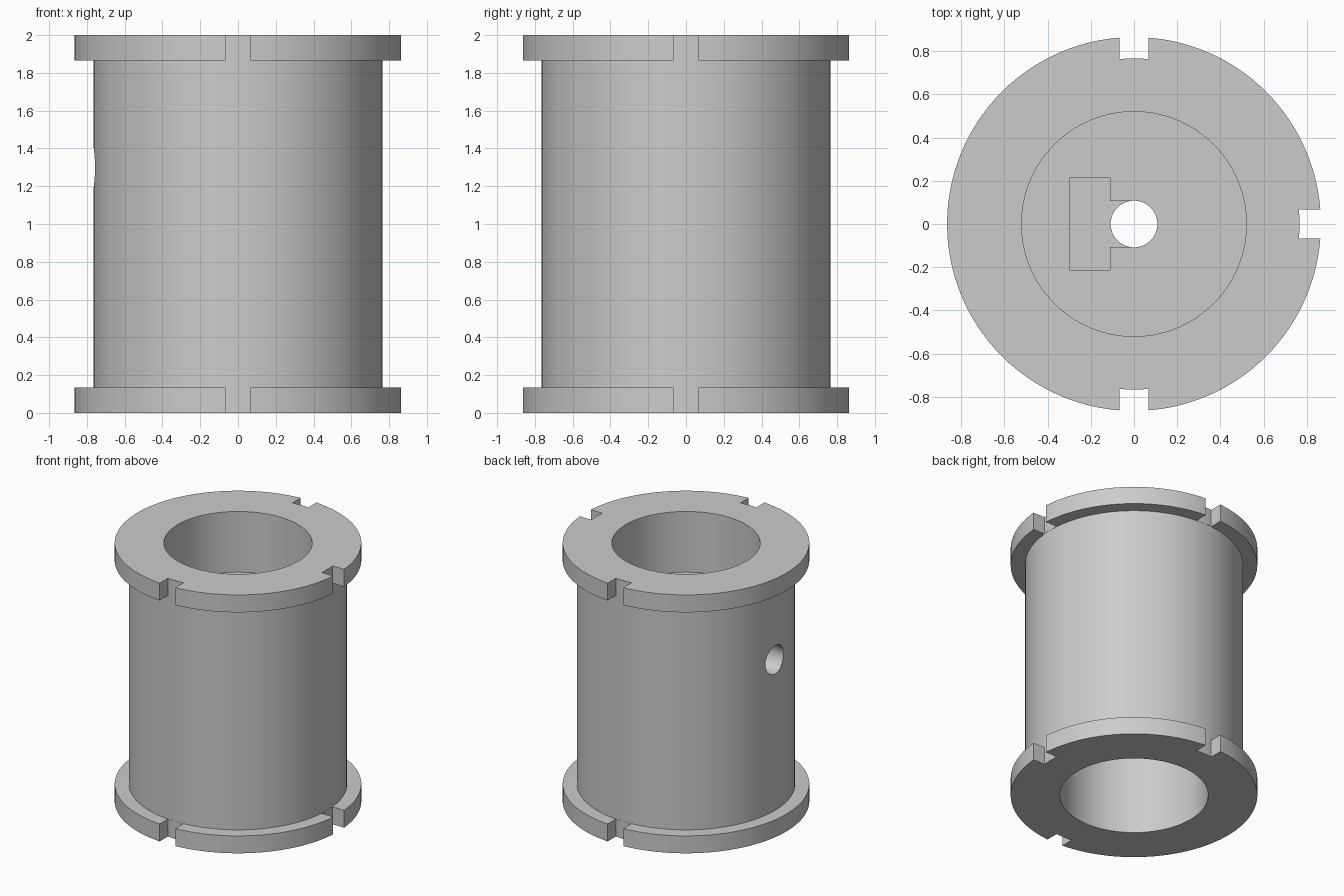
import bpy, bmesh
from math import sin, cos, asin, pi, radians
from mathutils import Matrix

if "Cube" in bpy.data.objects:
    bpy.data.objects.remove(bpy.data.objects["Cube"], do_unlink=True)

BODY_R, FLANGE_R, BORE_R, HOLE_R = 0.765, 0.865, 0.52, 0.108
HEIGHT, FLANGE_T = 2.0, 0.135
WEB_TOP, WEB_BOTTOM = 1.53, 1.0
SCREW_Z, NOTCH_HALF = 1.3, 0.067
SEGMENTS = 128

grey = bpy.data.materials.new("plain grey")
grey.use_nodes = True
colour = (0.6, 0.6, 0.6, 1)
grey.diffuse_color = colour
grey.node_tree.nodes["Principled BSDF"].inputs["Base Color"].default_value = colour


def make_object(name, bm):
    bmesh.ops.recalc_face_normals(bm, faces=bm.faces)
    mesh = bpy.data.meshes.new(name)
    bm.to_mesh(mesh)
    bm.free()
    mesh.materials.append(grey)
    obj = bpy.data.objects.new(name, mesh)
    bpy.context.collection.objects.link(obj)
    return obj


def lathe(name, profile):
    """Revolve a closed (radius, z) profile round the z axis."""
    bm = bmesh.new()
    rings = []
    for i in range(SEGMENTS):
        a = 2 * pi * i / SEGMENTS
        rings.append([bm.verts.new((r * cos(a), r * sin(a), z)) for r, z in profile])
    n = len(profile)
    for i in range(SEGMENTS):
        here, there = rings[i], rings[(i + 1) % SEGMENTS]
        for j in range(n):
            k = (j + 1) % n
            bm.faces.new((here[j], there[j], there[k], here[k]))
    return make_object(name, bm)


def prism(name, outline, z0, z1, angle=0):
    """Extrude an xy outline from z0 to z1, turned about z."""
    bm = bmesh.new()
    base = bm.faces.new([bm.verts.new((x, y, z0)) for x, y in outline])
    new = bmesh.ops.extrude_face_region(bm, geom=[base])["geom"]
    top = [v for v in new if isinstance(v, bmesh.types.BMVert)]
    bmesh.ops.translate(bm, verts=top, vec=(0, 0, z1 - z0))
    bmesh.ops.rotate(bm, verts=bm.verts, matrix=Matrix.Rotation(angle, 3, "Z"))
    return make_object(name, bm)


def cut(target, cutter):
    mod = target.modifiers.new("cut", "BOOLEAN")
    mod.operation, mod.solver, mod.object = "DIFFERENCE", "EXACT", cutter
    bpy.context.view_layer.objects.active = target
    bpy.ops.object.modifier_apply(modifier=mod.name)
    bpy.data.objects.remove(cutter, do_unlink=True)


# Flanged spool with a bore from each end and a drilled web between them
low, high = FLANGE_T, HEIGHT - FLANGE_T
spool = lathe("flanged_spool", [
    (BORE_R, 0), (FLANGE_R, 0), (FLANGE_R, low), (BODY_R, low),
    (BODY_R, high), (FLANGE_R, high), (FLANGE_R, HEIGHT), (BORE_R, HEIGHT),
    (BORE_R, WEB_TOP), (HOLE_R, WEB_TOP), (HOLE_R, WEB_BOTTOM), (BORE_R, WEB_BOTTOM)])

# Three notches through both flanges, following the barrel surface
root = BODY_R + 0.001
spread = asin(NOTCH_HALF / root)
arc = [(root * cos(t * spread / 4), root * sin(t * spread / 4)) for t in range(-4, 5)]
outline = arc + [(1, NOTCH_HALF), (1, -NOTCH_HALF)]
for turn in (-90, 0, 90):
    cut(spool, prism("notch_cutter", outline, -0.1, HEIGHT + 0.1, radians(turn)))

# T-shaped nut pocket opening into the shaft hole
cut(spool, prism("nut_pocket_cutter", [
    (-0.295, -0.215), (-0.11, -0.215), (-0.11, -0.107), (0, -0.107),
    (0, 0.107), (-0.11, 0.107), (-0.11, 0.215), (-0.295, 0.215)],
    SCREW_Z - 0.215, WEB_TOP + 0.1))

# Set screw hole from the side wall into the nut pocket
bm = bmesh.new()
bmesh.ops.create_cone(bm, cap_ends=True, segments=48, radius1=HOLE_R + 0.002,
                      radius2=HOLE_R + 0.002, depth=0.8)
bmesh.ops.rotate(bm, verts=bm.verts, matrix=Matrix.Rotation(pi / 2, 3, "Y"))
bmesh.ops.translate(bm, verts=bm.verts, vec=(-0.6, 0, SCREW_Z))
cut(spool, make_object("screw_hole_cutter", bm))

# Smooth curved walls with sharp edges
bpy.ops.object.select_all(action="DESELECT")
spool.select_set(True)
bpy.context.view_layer.objects.active = spool
bpy.ops.object.shade_smooth_by_angle(angle=radians(30))
